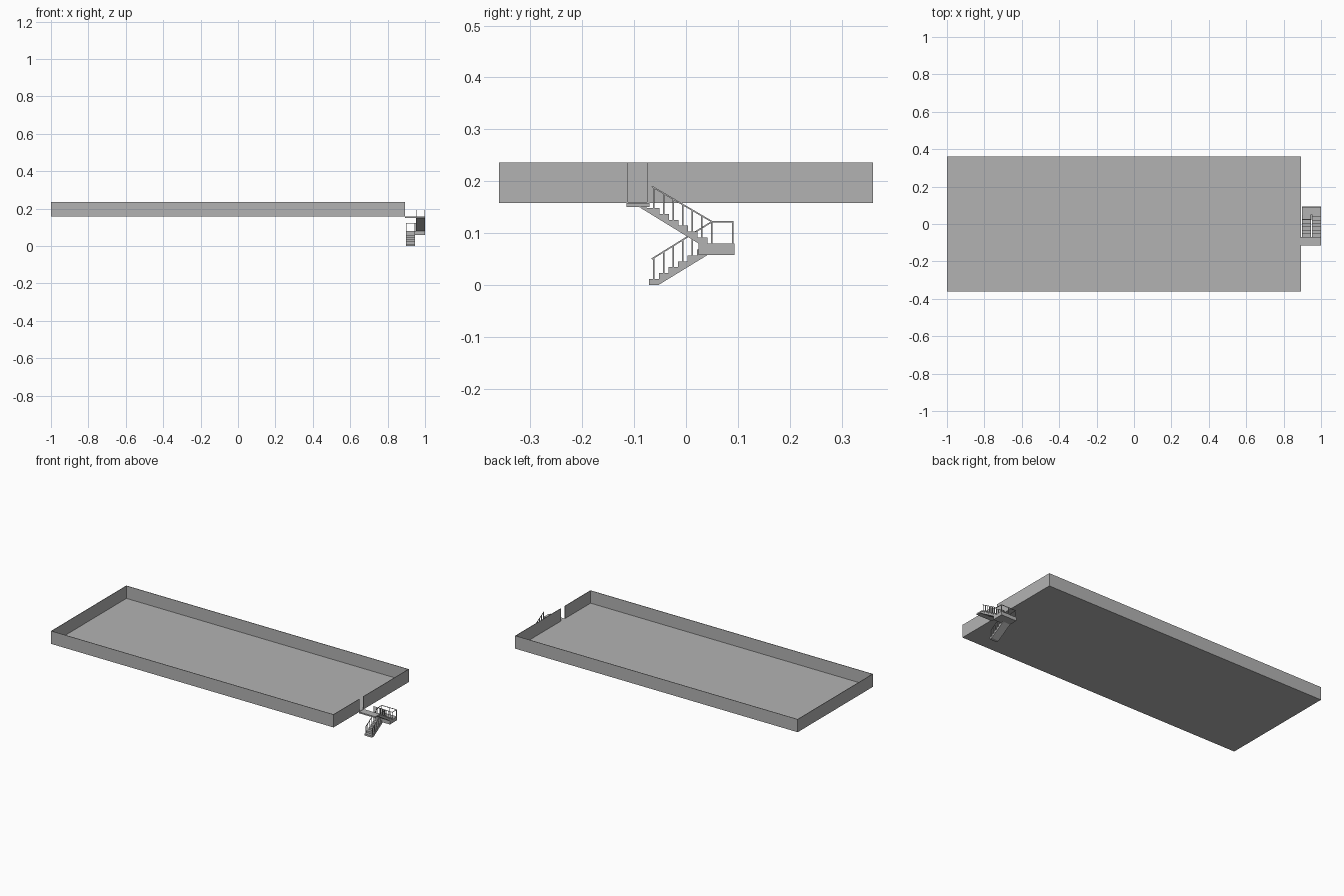
import bpy, bmesh
from mathutils import Vector

if "Cube" in bpy.data.objects:
    bpy.data.objects.remove(bpy.data.objects["Cube"])

grey = bpy.data.materials.new("concrete_grey")
grey.diffuse_color = (0.45, 0.45, 0.45, 1)
grey.use_nodes = True
grey.node_tree.nodes["Principled BSDF"].inputs["Base Color"].default_value = grey.diffuse_color


def finish(name, bm):
    bmesh.ops.recalc_face_normals(bm, faces=bm.faces)
    me = bpy.data.meshes.new(name)
    bm.to_mesh(me)
    bm.free()
    me.materials.append(grey)
    bpy.context.collection.objects.link(bpy.data.objects.new(name, me))


def add_box(bm, x0, x1, y0, y1, z0, z1):
    vs = bmesh.ops.create_cube(bm, size=1)["verts"]
    for v in vs:
        v.co = Vector(((x0 + x1) / 2 + v.co.x * (x1 - x0),
                       (y0 + y1) / 2 + v.co.y * (y1 - y0),
                       (z0 + z1) / 2 + v.co.z * (z1 - z0)))


def box(name, *dims):
    bm = bmesh.new()
    add_box(bm, *dims)
    finish(name, bm)


def extrude_yz(name, pts, x0, x1):
    bm = bmesh.new()
    f = bm.faces.new([bm.verts.new((x0, y, z)) for y, z in pts])
    ext = bmesh.ops.extrude_face_region(bm, geom=[f])["geom"]
    bmesh.ops.translate(bm, vec=(x1 - x0, 0, 0),
                        verts=[g for g in ext if isinstance(g, bmesh.types.BMVert)])
    finish(name, bm)


def add_bar(bm, a, b, r=0.0014):
    a, b = Vector(a), Vector(b)
    d = b - a
    m = Vector.to_track_quat(d, 'Z', 'Y').to_matrix().to_4x4()
    m.translation = (a + b) / 2
    vs = bmesh.ops.create_cube(bm, size=1)["verts"]
    for v in vs:
        v.co = m @ Vector((v.co.x * 2 * r, v.co.y * 2 * r, v.co.z * d.length))


# roof deck and thin parapet, with a doorway in the right-hand wall
L, R, W, Z0, Z1, T = -1.0, 0.892, 0.36, 0.158, 0.236, 0.003
box("deck_floor", L, R, -W, W, Z0, Z0 + 0.002)
box("front_wall", L, R, -W, -W + T, Z0, Z1)
box("back_wall", L, R, W - T, W, Z0, Z1)
box("left_wall", L, L + T, -W, W, Z0, Z1)
box("right_wall_short", R - T, R, -W, -0.112, Z0, Z1)
box("right_wall_long", R - T, R, -0.075, W, Z0, Z1)

# stair landings
LX, UX = (0.898, 0.946), (0.952, 1.0)
box("upper_landing", R, 1.0, -0.115, -0.07, 0.15, 0.158)
box("middle_landing", LX[0], UX[1], 0.024, 0.093, 0.058, 0.08)

# stepped flights: sawtooth on top, sloped soffit below
RUN, RISE, N = 0.0185, 0.0114, 6


def flight(name, y, z, direction, xs, tail):
    pts = [(y, z)]
    for i in range(N):
        z += RISE
        pts += [(y, z), (y + direction * RUN, z)]
        y += direction * RUN
    extrude_yz(name, pts + tail, *xs)


flight("lower_flight", -0.071, 0.0, 1, LX, [(0.042, 0.058), (-0.053, 0.0)])
flight("upper_flight", 0.041, 0.08, -1, UX, [(-0.088, 0.1485), (-0.09, 0.15), (0.024, 0.08)][1:])

# sloped handrails with a post on each tread
for name, xs, z_low, y_low, y_high in (("lower", LX, 0.122, 0.05, -0.066),
                                       ("upper", UX, 0.122, 0.05, -0.066)):
    end_z = 0.05 if name == "lower" else 0.19
    for side, x in (("left", xs[0] + 0.002), ("right", xs[1] - 0.002)):
        bm = bmesh.new()
        add_bar(bm, (x, y_low, z_low), (x, y_high, end_z))
        for i in range(N):
            y = -0.0618 + i * RUN
            t = (y - y_low) / (y_high - y_low)
            top = z_low + (end_z - z_low) * t
            tread = RISE * (i + 1) if name == "lower" else 0.08 + RISE * (N - i)
            add_bar(bm, (x, y, tread), (x, y, top))
        finish(f"{name}_{side}_handrail", bm)

# guard rail around the middle landing
bm = bmesh.new()
x0, x1, y0, y1, h = LX[0] + 0.002, UX[1] - 0.002, 0.05, 0.09, 0.122
for a, b in (((x0, y0), (x0, y1)), ((x0, y1), (x1, y1)), ((x1, y1), (x1, y0))):
    add_bar(bm, (*a, h), (*b, h))
for x, y in ((x0, y0), (x0, y1), ((x0 + x1) / 2, y1), (x1, y1), (x1, y0),
             (LX[1] - 0.002, y0), (UX[0] + 0.002, y0)):
    add_bar(bm, (x, y, 0.08), (x, y, h))
add_bar(bm, (LX[1] - 0.002, y0, h), (UX[0] + 0.002, y0, h))
finish("landing_guard_rail", bm)
